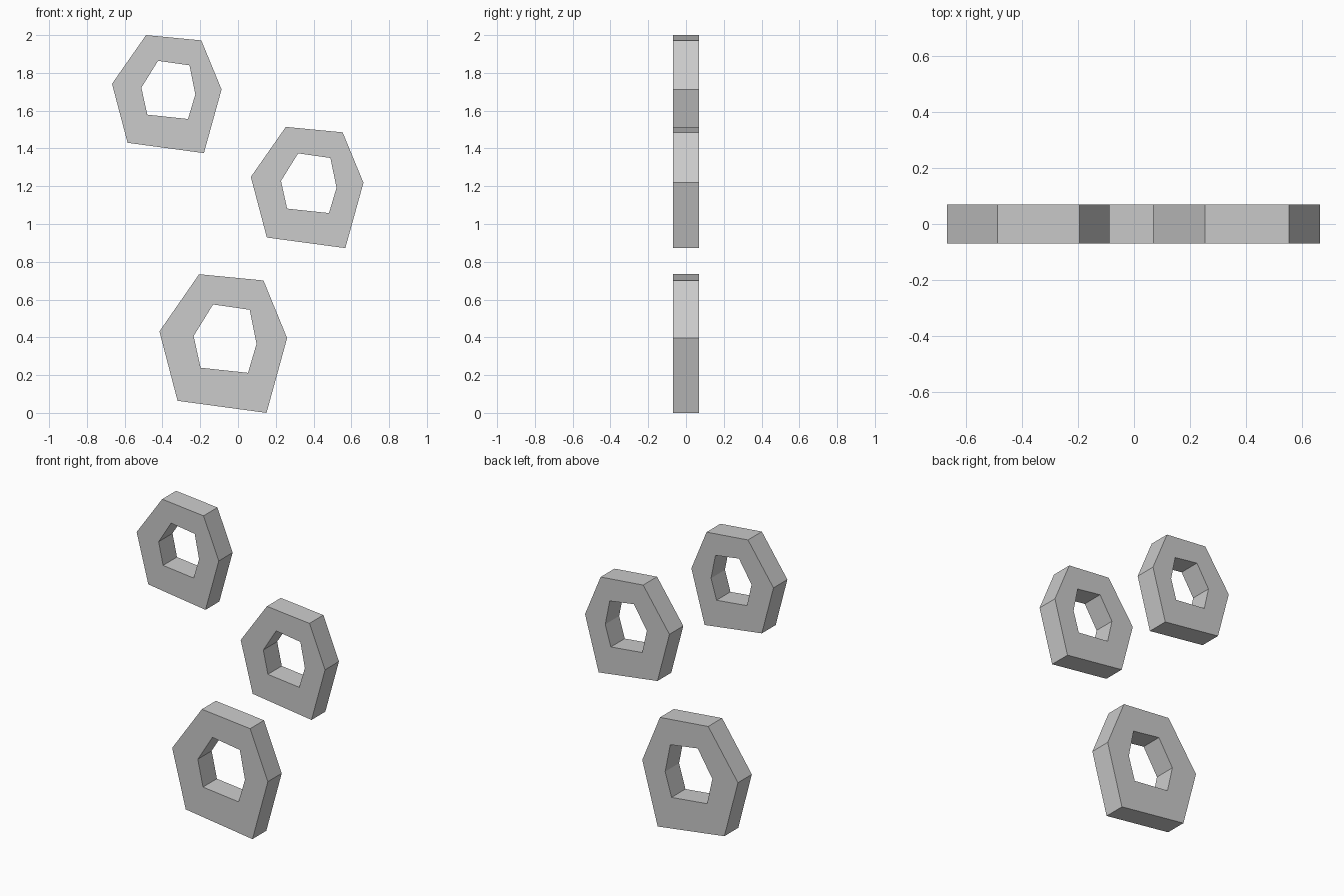
import bpy, bmesh

if "Cube" in bpy.data.objects:
    bpy.data.objects.remove(bpy.data.objects["Cube"])

# Irregular hexagon ring profile (x, z), outer and inner loops
OUTER = [(-0.206, 0.734), (0.135, 0.701), (0.260, 0.396),
         (0.151, 0.0), (-0.320, 0.064), (-0.416, 0.431)]
INNER = [(-0.132, 0.574), (0.062, 0.546), (0.098, 0.365),
         (0.053, 0.212), (-0.198, 0.239), (-0.235, 0.407)]
LEFT, TOP = -0.416, 0.734
HALF_DEPTH = 0.07


def ring(name, left, top, sx, sz):
    """Hexagonal ring plate with its upper-left extents at (left, top)."""
    bm = bmesh.new()

    def loop(points, y):
        return [bm.verts.new((left + (x - LEFT) * sx, y, top + (z - TOP) * sz))
                for x, z in points]

    fo, fi = loop(OUTER, -HALF_DEPTH), loop(INNER, -HALF_DEPTH)
    bo, bi = loop(OUTER, HALF_DEPTH), loop(INNER, HALF_DEPTH)
    # front face, outer rim, back face, inner rim
    for a, b in ((fo, fi), (bo, fo), (bi, bo), (fi, bi)):
        for i in range(6):
            j = (i + 1) % 6
            bm.faces.new((a[i], a[j], b[j], b[i]))
    bmesh.ops.recalc_face_normals(bm, faces=bm.faces)
    mesh = bpy.data.meshes.new(name)
    bm.to_mesh(mesh)
    bm.free()
    bpy.context.collection.objects.link(bpy.data.objects.new(name, mesh))


ring("lower_ring", LEFT, TOP, 1.0, 1.0)
ring("middle_ring", 0.068, 1.514, 0.882, 0.874)
ring("upper_ring", -0.667, 2.0, 0.858, 0.851)
